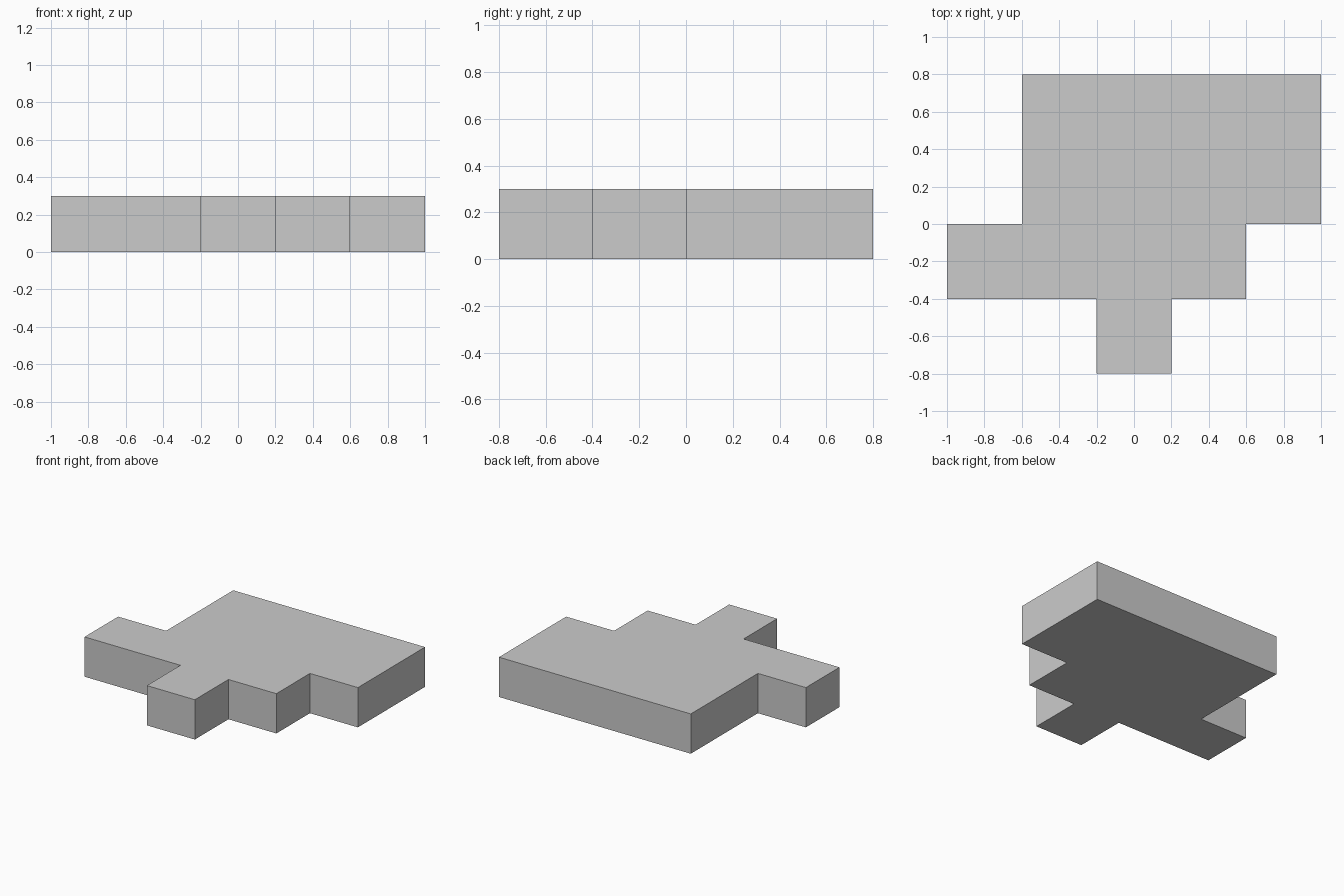
import bpy
import bmesh

if "Cube" in bpy.data.objects:
    bpy.data.objects.remove(bpy.data.objects["Cube"])

HEIGHT = 0.3

# Outline of the stepped plate, counter-clockwise seen from above
OUTLINE = [
    (-0.2, -0.8), (0.2, -0.8), (0.2, -0.4), (0.6, -0.4),
    (0.6, 0.0), (1.0, 0.0), (1.0, 0.8), (-0.6, 0.8),
    (-0.6, 0.0), (-1.0, 0.0), (-1.0, -0.4), (-0.2, -0.4),
]


def extruded_plate(name, outline, height):
    bm = bmesh.new()
    base = bm.faces.new([bm.verts.new((x, y, 0)) for x, y in outline])
    result = bmesh.ops.extrude_face_region(bm, geom=[base], use_keep_orig=True)
    top = [g for g in result["geom"] if isinstance(g, bmesh.types.BMVert)]
    bmesh.ops.translate(bm, verts=top, vec=(0, 0, height))
    bmesh.ops.recalc_face_normals(bm, faces=bm.faces)
    mesh = bpy.data.meshes.new(name)
    bm.to_mesh(mesh)
    bm.free()
    obj = bpy.data.objects.new(name, mesh)
    bpy.context.collection.objects.link(obj)
    return obj


# Single flat plate with stepped edges
extruded_plate("stepped_plate", OUTLINE, HEIGHT)
